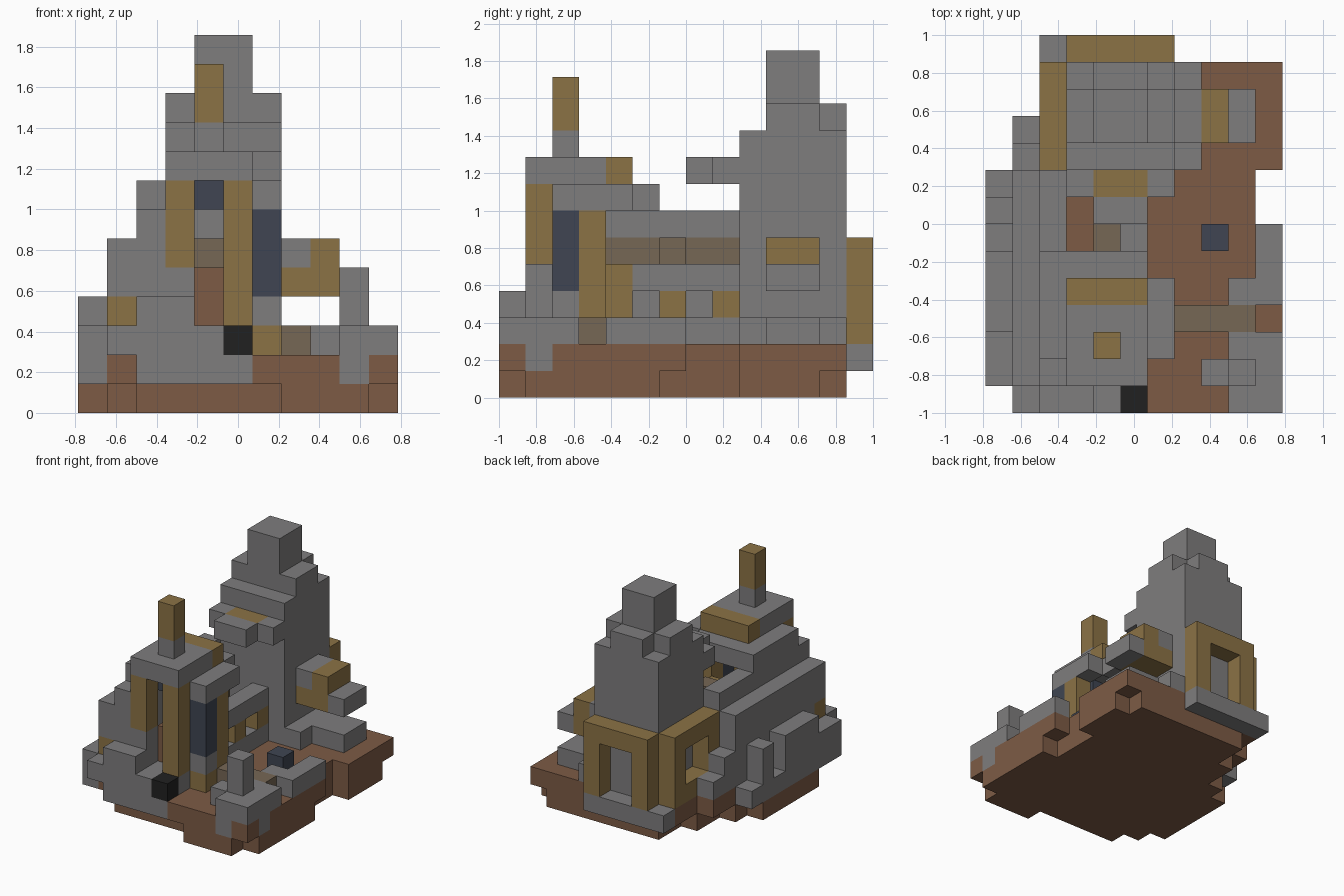
import bpy
import bmesh
from mathutils import Vector

cube = bpy.data.objects.get("Cube")
if cube:
    bpy.data.objects.remove(cube, do_unlink=True)

UNIT = 1 / 7
ORIGIN = Vector((-5.5, -7, 0))


def make_material(name, red, green, blue):
    mat = bpy.data.materials.new(name)
    mat.use_nodes = True
    mat.diffuse_color = (red, green, blue, 1)
    mat.node_tree.nodes["Principled BSDF"].inputs["Base Color"].default_value = (red, green, blue, 1)
    return mat


stone = make_material("stone grey", .21, .205, .207)
gold = make_material("golden wood", .26, .17, .06)
earth = make_material("earth brown", .205, .105, .06)
khaki = make_material("weathered wood", .18, .135, .09)
navy = make_material("dark blue", .05, .06, .085)
black = make_material("black", .015, .015, .015)

cells = {}      # grid cell -> part name
materials = {}  # part name -> material


def box(part, mat, x, y, z):
    """Fill a half-open block of grid cells; later blocks replace earlier ones."""
    materials[part] = mat
    for i in range(*x):
        for j in range(*y):
            for k in range(*z):
                cells[i, j, k] = part


def carve(x, y, z):
    for i in range(*x):
        for j in range(*y):
            for k in range(*z):
                cells.pop((i, j, k), None)


# Ground: a stepped lower layer and a wider upper layer
box("ground_lower", earth, x=(3, 10), y=(1, 13), z=(0, 1))
box("ground_lower", earth, x=(7, 10), y=(0, 1), z=(0, 1))
box("ground_lower", earth, x=(2, 3), y=(1, 11), z=(0, 1))
box("ground_lower", earth, x=(1, 2), y=(2, 9), z=(0, 1))
box("ground_lower", earth, x=(0, 1), y=(3, 8), z=(0, 1))
box("ground_lower", earth, x=(10, 11), y=(1, 6), z=(0, 1))
box("ground_lower", earth, x=(10, 11), y=(9, 12), z=(0, 1))
box("ground_upper", earth, x=(2, 11), y=(0, 13), z=(1, 2))
box("ground_upper", earth, x=(1, 2), y=(1, 11), z=(1, 2))
carve(x=(10, 11), y=(7, 9), z=(1, 2))

# Outer wall on the right with merlons and gaps
box("outer_wall", stone, x=(0, 1), y=(1, 9), z=(1, 3))
box("outer_wall", stone, x=(0, 1), y=(3, 6), z=(3, 4))
box("outer_wall", stone, x=(0, 1), y=(7, 8), z=(3, 4))
for gap in (6, 8):
    carve(x=(0, 1), y=(gap, gap + 1), z=(2, 4))
box("outer_wall", stone, x=(1, 2), y=(9, 11), z=(2, 3))
box("outer_wall", stone, x=(1, 2), y=(9, 10), z=(3, 4))

# Front parapet
box("front_parapet", stone, x=(2, 6), y=(0, 1), z=(1, 3))
box("front_parapet", stone, x=(1, 2), y=(0, 1), z=(2, 3))
box("front_parapet", stone, x=(2, 4), y=(0, 1), z=(3, 4))
box("black_block", black, x=(5, 6), y=(0, 1), z=(2, 3))

# Long hall wall, stepping up inward
box("hall_wall", stone, x=(1, 2), y=(1, 9), z=(2, 6))
box("hall_wall", stone, x=(2, 3), y=(1, 9), z=(2, 7))
box("hall_wall", stone, x=(2, 3), y=(2, 6), z=(7, 8))
box("hall_wall", stone, x=(3, 6), y=(5, 6), z=(7, 8))
box("hall_wall_band", khaki, x=(2, 3), y=(4, 9), z=(5, 6))
box("wall_post", gold, x=(1, 2), y=(1, 2), z=(3, 4))

# Gatehouse: walls, pillars, door, roof and chimney
box("gatehouse_wall", stone, x=(3, 6), y=(1, 3), z=(2, 3))
box("gatehouse_wall", stone, x=(3, 4), y=(1, 2), z=(3, 5))
box("gatehouse_pillars", gold, x=(3, 4), y=(1, 2), z=(5, 8))
box("gatehouse_pillars", gold, x=(5, 6), y=(1, 2), z=(3, 8))
box("gatehouse_door", earth, x=(4, 5), y=(2, 3), z=(3, 5))
box("gatehouse_window", navy, x=(4, 5), y=(2, 3), z=(7, 8))
box("gatehouse_roof", stone, x=(3, 6), y=(1, 4), z=(8, 9))
box("roof_edge", gold, x=(3, 6), y=(4, 5), z=(8, 9))
box("chimney_base", stone, x=(4, 5), y=(2, 3), z=(9, 10))
box("chimney", gold, x=(4, 5), y=(2, 3), z=(10, 12))

# Gatehouse side facing the yard
box("side_window", navy, x=(6, 7), y=(2, 3), z=(4, 7))
box("side_sill", stone, x=(6, 7), y=(2, 3), z=(3, 4))
box("side_post", gold, x=(6, 7), y=(2, 3), z=(2, 3))
box("side_post", gold, x=(6, 7), y=(3, 4), z=(2, 7))
box("side_post", gold, x=(5, 6), y=(4, 5), z=(3, 5))
box("side_beam", stone, x=(6, 7), y=(2, 5), z=(7, 8))

# Arcade along the yard
box("arcade", stone, x=(5, 6), y=(4, 9), z=(2, 3))
box("arcade", stone, x=(5, 6), y=(5, 9), z=(4, 5))
for post in (6, 8):
    box("arcade_posts", gold, x=(5, 6), y=(post, post + 1), z=(3, 4))
box("inner_beam", khaki, x=(4, 5), y=(6, 7), z=(5, 6))

# Main tower with stepped top
box("tower", stone, x=(3, 7), y=(9, 13), z=(2, 10))
box("tower", stone, x=(3, 7), y=(10, 12), z=(10, 11))
box("tower", stone, x=(4, 6), y=(12, 13), z=(10, 11))
box("tower", stone, x=(4, 6), y=(10, 12), z=(11, 13))

# Tower balcony
box("balcony", stone, x=(3, 7), y=(8, 9), z=(8, 9))
box("balcony", stone, x=(4, 6), y=(7, 8), z=(8, 9))
box("balcony_floor", gold, x=(4, 6), y=(8, 9), z=(8, 9))

# Tower side annex
box("annex_base", stone, x=(7, 8), y=(9, 13), z=(2, 3))
box("annex_base", stone, x=(8, 10), y=(10, 12), z=(2, 3))
box("annex", gold, x=(7, 9), y=(10, 12), z=(4, 6))
box("annex_cap", stone, x=(7, 8), y=(10, 12), z=(5, 6))
box("annex_ledge", stone, x=(9, 10), y=(10, 12), z=(4, 5))

# Rear ledge and window frames
box("rear_ledge", stone, x=(2, 7), y=(13, 14), z=(1, 2))
box("rear_frame", gold, x=(3, 7), y=(13, 14), z=(2, 6))
carve(x=(4, 6), y=(13, 14), z=(2, 5))
box("side_frame", gold, x=(2, 3), y=(9, 13), z=(2, 6))
carve(x=(2, 3), y=(10, 12), z=(3, 5))

# Ruined yard wall, fallen beam and trough
box("yard_wall", stone, x=(9, 11), y=(0, 3), z=(2, 3))
box("yard_wall", stone, x=(8, 9), y=(1, 2), z=(2, 3))
box("yard_wall", stone, x=(9, 10), y=(0, 1), z=(1, 2))
box("yard_wall", stone, x=(10, 11), y=(1, 2), z=(1, 2))
box("yard_wall", stone, x=(9, 10), y=(1, 2), z=(3, 5))
box("yard_wall", stone, x=(10, 11), y=(0, 1), z=(2, 3))
box("yard_wall", stone, x=(9, 11), y=(4, 5), z=(2, 3))
box("yard_wall", stone, x=(10, 11), y=(5, 7), z=(2, 3))
box("fallen_beam", khaki, x=(7, 10), y=(3, 4), z=(2, 3))
box("trough", navy, x=(8, 9), y=(6, 7), z=(2, 3))


def build(part):
    """Mesh the exposed sides of one part's cells and merge flat regions."""
    bm = bmesh.new()
    for cell in [c for c, owner in cells.items() if owner == part]:
        centre = Vector(cell) + Vector((.5, .5, .5)) + ORIGIN
        for axis in range(3):
            for sign in (-1, 1):
                normal = Vector((0, 0, 0))
                normal[axis] = sign
                neighbour = tuple(int(a + b) for a, b in zip(cell, normal))
                if neighbour in cells:
                    continue
                u = Vector((0, 0, 0))
                u[(axis + 1) % 3] = .5
                v = normal.cross(u)
                mid = centre + normal / 2
                corners = (mid - u - v, mid + u - v, mid + u + v, mid - u + v)
                bm.faces.new([bm.verts.new(p * UNIT) for p in corners])
    bmesh.ops.remove_doubles(bm, verts=bm.verts, dist=UNIT / 100)
    bmesh.ops.dissolve_limit(bm, angle_limit=.01, verts=bm.verts, edges=bm.edges)
    mesh = bpy.data.meshes.new(part)
    bm.to_mesh(mesh)
    bm.free()
    mesh.materials.append(materials[part])
    bpy.context.collection.objects.link(bpy.data.objects.new(part, mesh))


for part_name in materials:
    build(part_name)
